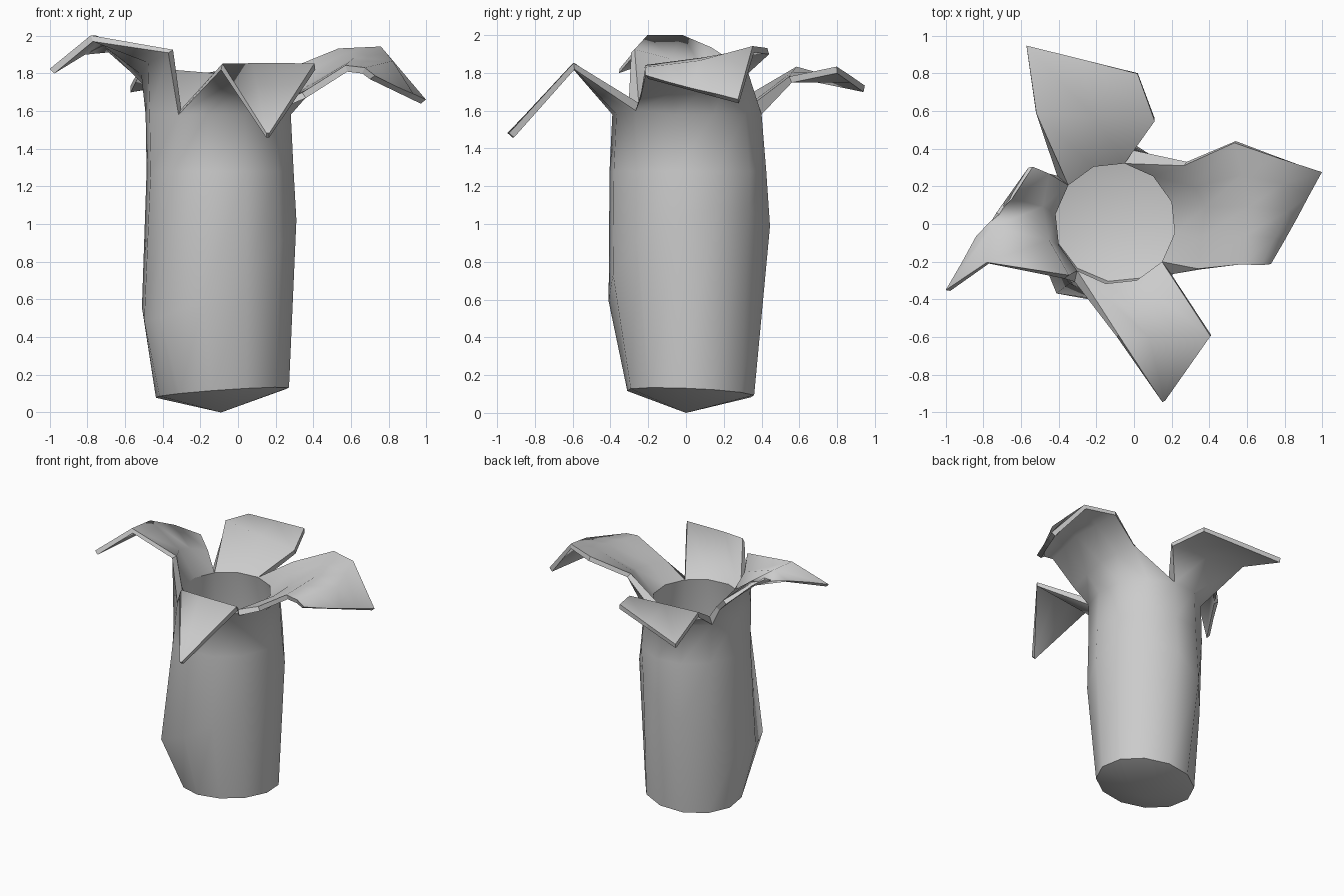
import bpy, bmesh, math
from mathutils import Vector

if "Cube" in bpy.data.objects:
    bpy.data.objects.remove(bpy.data.objects["Cube"])

N = 12
FIRST = math.radians(321)              # first notch of the rim
SEGS = [4, 2, 3, 3]                    # sides per petal: right, back, left, front
RINGS = [  # z, x min, x max, y min, y max, tilt of z along x and y
    (0.105, -0.44, 0.275, -0.315, 0.365, 0.025, -0.015),
    (0.79, -0.515, 0.315, -0.415, 0.45, 0.26, 0.16),
    (1.28, -0.49, 0.30, -0.41, 0.43, 0.0, 0.0),
    (1.58, -0.495, 0.285, -0.395, 0.405, 0.0, 0.0)]
FLOOR = (0.14, -0.43, 0.265, -0.308, 0.355, 0.025, -0.015)
MOUTH = (1.61, -0.42, 0.22, -0.32, 0.325, 0.0, 0.0)   # inner edge of the opening
# Small hand-made irregularities: (ring, point) -> offset
DENTS = {(1, 9): (-0.05, -0.05, 0), (1, 8): (-0.01, -0.02, 0), (1, 10): (-0.02, 0, 0),
         (1, 3): (-0.02, -0.02, 0), (1, 6): (0.03, -0.03, 0),
         (3, 9): (0.035, 0, 0), (3, 0): (0, -0.02, 0.02)}
# Petal rows from the rim outwards, each a polyline across the petal
PETALS = [
    [[(0.36, -0.24, 1.70), (0.40, 0.10, 1.75), (0.28, 0.33, 1.83)],
     [(0.58, -0.21, 1.84), (0.62, 0.1, 1.88), (0.54, 0.44, 1.93)],
     [(0.66, -0.21, 1.83), (0.80, 0.08, 1.87), (0.75, 0.36, 1.94)],
     [(0.70, -0.20, 1.80), (0.97, 0.28, 1.67)]],
    [[(0.11, 0.56, 1.78), (-0.52, 0.59, 1.83)],
     [(0.02, 0.80, 1.83), (-0.57, 0.94, 1.73)]],
    [[(-0.48, 0.27, 1.75), (-0.53, 0.0, 1.86), (-0.37, -0.29, 1.94)],
     [(-0.56, 0.30, 1.83), (-0.73, 0.06, 2.00), (-0.77, -0.21, 2.00)],
     [(-0.73, 0.06, 1.98), (-0.975, -0.355, 1.83)]],
    [[(-0.09, -0.60, 1.85), (0.41, -0.59, 1.85)],
     [(0.15, -0.92, 1.49), (0.165, -0.91, 1.49)]]]
THICK = 0.035


def ring_points(z, x0, x1, y0, y1, tx, ty):
    """Twelve points round an oval, optionally tilted."""
    out = []
    for i in range(N):
        a = FIRST + math.tau * i / N
        c, s = math.cos(a), math.sin(a)
        out.append(Vector(((x0 + x1) / 2 + (x1 - x0) / 2 * c,
                           (y0 + y1) / 2 + (y1 - y0) / 2 * s, z + tx * c + ty * s)))
    return out


def resample(line, n):
    """Spread n + 1 points evenly along a polyline."""
    pts = [Vector(p) for p in line]
    out = []
    for i in range(n + 1):
        t = i / n * (len(pts) - 1)
        k = min(int(t), len(pts) - 2)
        out.append(pts[k].lerp(pts[k + 1], t - k))
    return out


bm = bmesh.new()

# Leaning tube wall
rings = [[bm.verts.new(p) for p in ring_points(*r)] for r in RINGS]
for (r, i), offset in DENTS.items():
    rings[r][i].co += Vector(offset)
for low, high in zip(rings, rings[1:]):
    for i in range(N):
        j = (i + 1) % N
        bm.faces.new((low[i], low[j], high[j], high[i]))

# Shallow pointed base
tip = bm.verts.new((-0.09, 0, 0))
for i in range(N):
    bm.faces.new((tip, rings[0][(i + 1) % N], rings[0][i]))

# Four folded-back petals growing out of the rim
start = 0
for rows, s in zip(PETALS, SEGS):
    previous = [rings[-1][(start + i) % N] for i in range(s + 1)]
    for row in rows:
        current = [bm.verts.new(p - Vector((0, 0, THICK * 0.9))) for p in resample(row, s)]
        for i in range(s):
            bm.faces.new((previous[i], previous[i + 1], current[i + 1], current[i]))
        previous = current
    start += s

count = len(bm.verts)
mesh = bpy.data.meshes.new("petalled_tube")
bm.to_mesh(mesh)
bm.free()
obj = bpy.data.objects.new("petalled_tube", mesh)
bpy.context.collection.objects.link(obj)

# Wall thickness, kept inside the outer skin
mod = obj.modifiers.new("thickness", 'SOLIDIFY')
mod.thickness = THICK
mod.offset = -1
bpy.context.view_layer.objects.active = obj
obj.select_set(True)
bpy.ops.object.modifier_apply(modifier=mod.name)
bpy.ops.object.shade_smooth()

# Narrow the inner mouth and widen the floor
bm = bmesh.new()
bm.from_mesh(mesh)
bm.verts.ensure_lookup_table()
for ring, shape in ((0, FLOOR), (3, MOUTH)):
    for i, p in enumerate(ring_points(*shape)):
        bm.verts[count + ring * N + i].co = p

# Keep only the cut edges, mouth and base corner sharp
for f in bm.faces:
    if len({v.index < count for v in f.verts}) == 2:
        for e in f.edges:
            e.smooth = False
for e in bm.edges:
    ids = [v.index for v in e.verts]
    if all(k % count < N for k in ids) or all(0 <= k - count - 3 * N < N for k in ids):
        e.smooth = False
bm.to_mesh(mesh)
bm.free()
